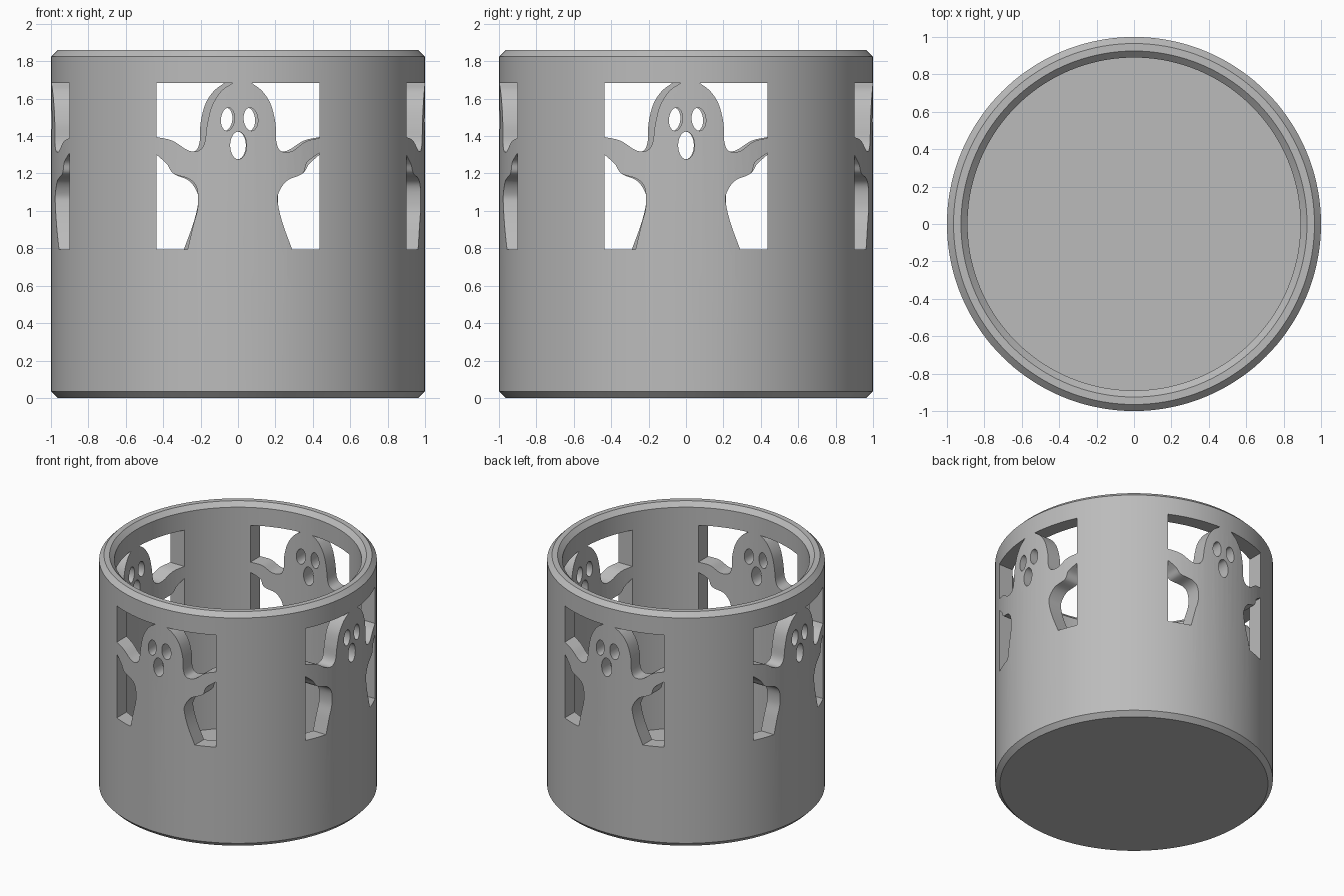
import bpy, bmesh, math
from mathutils import Vector, Matrix

cube = bpy.data.objects.get("Cube")
if cube:
    bpy.data.objects.remove(cube, do_unlink=True)

grey = bpy.data.materials.new("plain grey")
grey.use_nodes = True
colour = (0.5, 0.5, 0.5, 1)
grey.diffuse_color = colour
grey.node_tree.nodes["Principled BSDF"].inputs["Base Color"].default_value = colour


def make_object(name, bm):
    """Turn a bmesh into a linked object with outward normals."""
    bmesh.ops.recalc_face_normals(bm, faces=bm.faces)
    mesh = bpy.data.meshes.new(name)
    bm.to_mesh(mesh)
    bm.free()
    obj = bpy.data.objects.new(name, mesh)
    bpy.context.collection.objects.link(obj)
    mesh.materials.append(grey)
    return obj


def smooth_path(points, steps=6):
    """Catmull-Rom curve through a few points."""
    pts = [Vector(p) for p in points]
    pts = [2 * pts[0] - pts[1]] + pts + [2 * pts[-1] - pts[-2]]
    path = []
    for a, b, c, d in zip(pts, pts[1:], pts[2:], pts[3:]):
        for i in range(steps):
            t = i / steps
            path.append(b + (c - a) * t / 2
                        + (2 * a - 5 * b + 4 * c - d) * t ** 2 / 2
                        + (3 * b - a - 3 * c + d) * t ** 3 / 2)
    return path + [pts[-2]]


def oval(x, z, half_width, half_height, tilt=0, count=32):
    shape = []
    for i in range(count):
        angle = math.tau * i / count
        v = Vector((half_width * math.cos(angle), half_height * math.sin(angle)))
        shape.append(Vector((x, z)) + Matrix.Rotation(tilt, 2) @ v)
    return shape


def add_prism(bm, outline, turn):
    """Extrude an x-z outline through the front wall, turned about z."""
    verts = [bm.verts.new((p[0], -1.2, p[1])) for p in outline]
    face = bm.faces.new(verts)
    result = bmesh.ops.extrude_face_region(bm, geom=[face])
    back = [g for g in result["geom"] if isinstance(g, bmesh.types.BMVert)]
    bmesh.ops.translate(bm, verts=back, vec=(0, 0.6, 0))
    bmesh.ops.rotate(bm, verts=verts + back, matrix=Matrix.Rotation(turn, 3, "Z"))


# Round cup with bevelled rims, turned from a profile
outer, inner, height, bevel, floor = 1, 0.89, 1.86, 0.035, 0.07
profile = [(0, 0), (outer - bevel, 0), (outer, bevel), (outer, height - bevel),
           (outer - bevel, height), (inner + bevel, height),
           (inner, height - bevel), (inner, floor), (0, floor)]
bm = bmesh.new()
ring = [bm.verts.new((r, 0, z)) for r, z in profile]
edges = [bm.edges.new(pair) for pair in zip(ring, ring[1:])]
bmesh.ops.spin(bm, geom=ring + edges, cent=(0, 0, 0), axis=(0, 0, 1),
               angle=math.tau, steps=144)
bmesh.ops.remove_doubles(bm, verts=bm.verts, dist=0.0001)
cup = make_object("cup", bm)

# Openings that leave a ghost standing in a square window
side, top, bottom = 0.435, 1.683, 0.793
left_head = [(-0.03, top), (-0.09, 1.64), (-0.14, 1.56), (-0.165, 1.46),
             (-0.18, 1.36), (-0.215, 1.32), (-0.27, 1.325), (-0.35, 1.375), (-side, 1.395)]
right_head = [(0.075, top), (0.13, 1.64), (0.175, 1.57), (0.2, 1.47),
              (0.205, 1.37), (0.23, 1.32), (0.29, 1.32), (0.36, 1.37), (side, 1.39)]
left_body = [(-side, 1.3), (-0.38, 1.25), (-0.345, 1.2), (-0.26, 1.17),
             (-0.22, 1.12), (-0.215, 1.02), (-0.24, 0.92), (-0.27, bottom)]
right_body = [(side, 1.31), (0.37, 1.26), (0.345, 1.2), (0.26, 1.16),
              (0.215, 1.09), (0.215, 1.03), (0.24, 0.93), (0.29, bottom)]
openings = [
    smooth_path(left_head) + [(-side, top)],
    smooth_path(right_head) + [(side, top)],
    smooth_path(left_body) + [(-side, bottom)],
    smooth_path(right_body) + [(side, bottom)],
    oval(-0.055, 1.49, 0.036, 0.062, -0.1),   # eyes
    oval(0.068, 1.49, 0.038, 0.062, 0.1),
    oval(0.002, 1.35, 0.044, 0.074),          # mouth
]
bm = bmesh.new()
for quarter in range(4):
    for outline in openings:
        add_prism(bm, outline, quarter * math.pi / 2)
cutter = make_object("window_cutter", bm)
cutter.hide_render = True

# Cut the windows, then drop the helper
cut = cup.modifiers.new("windows", "BOOLEAN")
cut.operation = "DIFFERENCE"
cut.solver = "EXACT"
cut.object = cutter
bpy.ops.object.select_all(action="DESELECT")
cup.select_set(True)
bpy.context.view_layer.objects.active = cup
bpy.ops.object.modifier_apply(modifier=cut.name)
bpy.data.objects.remove(cutter, do_unlink=True)
bpy.ops.object.shade_smooth_by_angle(angle=math.radians(30))
